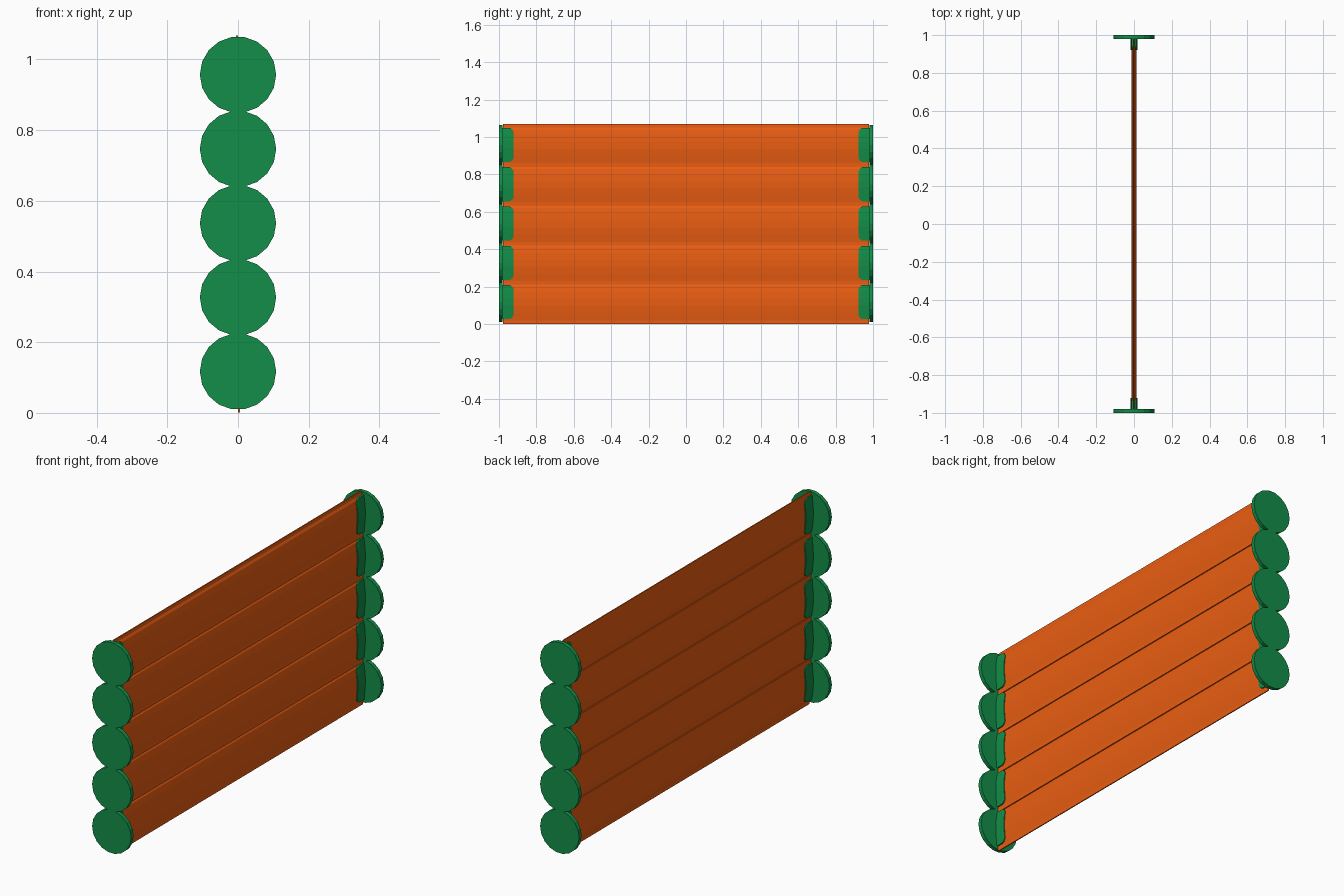
import bpy, bmesh, math

if "Cube" in bpy.data.objects:
    bpy.data.objects.remove(bpy.data.objects["Cube"])

COUNT, PITCH, Z0 = 5, 0.21, 0.1145


def material(name, color):
    m = bpy.data.materials.new(name)
    m.diffuse_color = (*color, 1)
    m.use_nodes = True
    m.node_tree.nodes["Principled BSDF"].inputs["Base Color"].default_value = m.diffuse_color
    return m


orange = material("orange_slat", (0.82, 0.11, 0.006))
green = material("green_cap", (0.006, 0.27, 0.065))


def loft(name, sections, z, mat):
    """Skin equal-length rings of (x, y, z) points and close both ends."""
    bm = bmesh.new()
    rings = [[bm.verts.new((x, y, h + z)) for x, y, h in s] for s in sections]
    n = len(rings[0])
    for a, b in zip(rings, rings[1:]):
        for i in range(n):
            j = (i + 1) % n
            bm.faces.new((a[i], a[j], b[j], b[i]))
    bm.faces.new(rings[0])
    bm.faces.new(rings[-1])
    bmesh.ops.recalc_face_normals(bm, faces=bm.faces)
    me = bpy.data.meshes.new(name)
    bm.to_mesh(me)
    bm.free()
    me.materials.append(mat)
    ob = bpy.data.objects.new(name, me)
    bpy.context.collection.objects.link(ob)


def symmetric(half):
    """Complete a profile by turning one half 180 degrees."""
    return half + [(-x, -z) for x, z in half]


# Thin lens blade with offset lips that overlap the neighbouring slats
blade = symmetric([(0.006, -0.1135), (0.006, -0.095), (0.011, -0.055),
                   (0.014, -0.018), (0.014, 0.018), (0.011, 0.055),
                   (0.006, 0.085), (0.0, 0.096), (-0.0005, 0.1135)])
# Thicker lens for the grip around each slat end
grip = symmetric([(0.013, -0.091), (0.016, -0.055), (0.019, -0.018),
                  (0.019, 0.018), (0.016, 0.055), (0.011, 0.091)])
# Eighteen-sided end disc
disc = [(0.108 * math.cos(a), 0.108 * math.sin(a))
        for a in (math.tau * i / 18 for i in range(18))]


def at(profile, y, sz=1.0):
    return [(x, y, z * sz) for x, z in profile]


for i in range(COUNT):
    z = Z0 + PITCH * i
    loft(f"slat_{i + 1}", [at(blade, -0.979), at(blade, 0.979)], z, orange)
    for side, s in (("front", -1), ("back", 1)):
        # Grip with chamfered inner corners, then the disc
        loft(f"{side}_grip_{i + 1}",
             [at(grip, s * 0.985), at(grip, s * 0.942),
              at(grip, s * 0.93, 0.92), at(grip, s * 0.922, 0.77)],
             z + 0.0025, green)
        loft(f"{side}_disc_{i + 1}",
             [at(disc, s * 0.98), at(disc, s * 1.0)], z + 0.0025, green)
